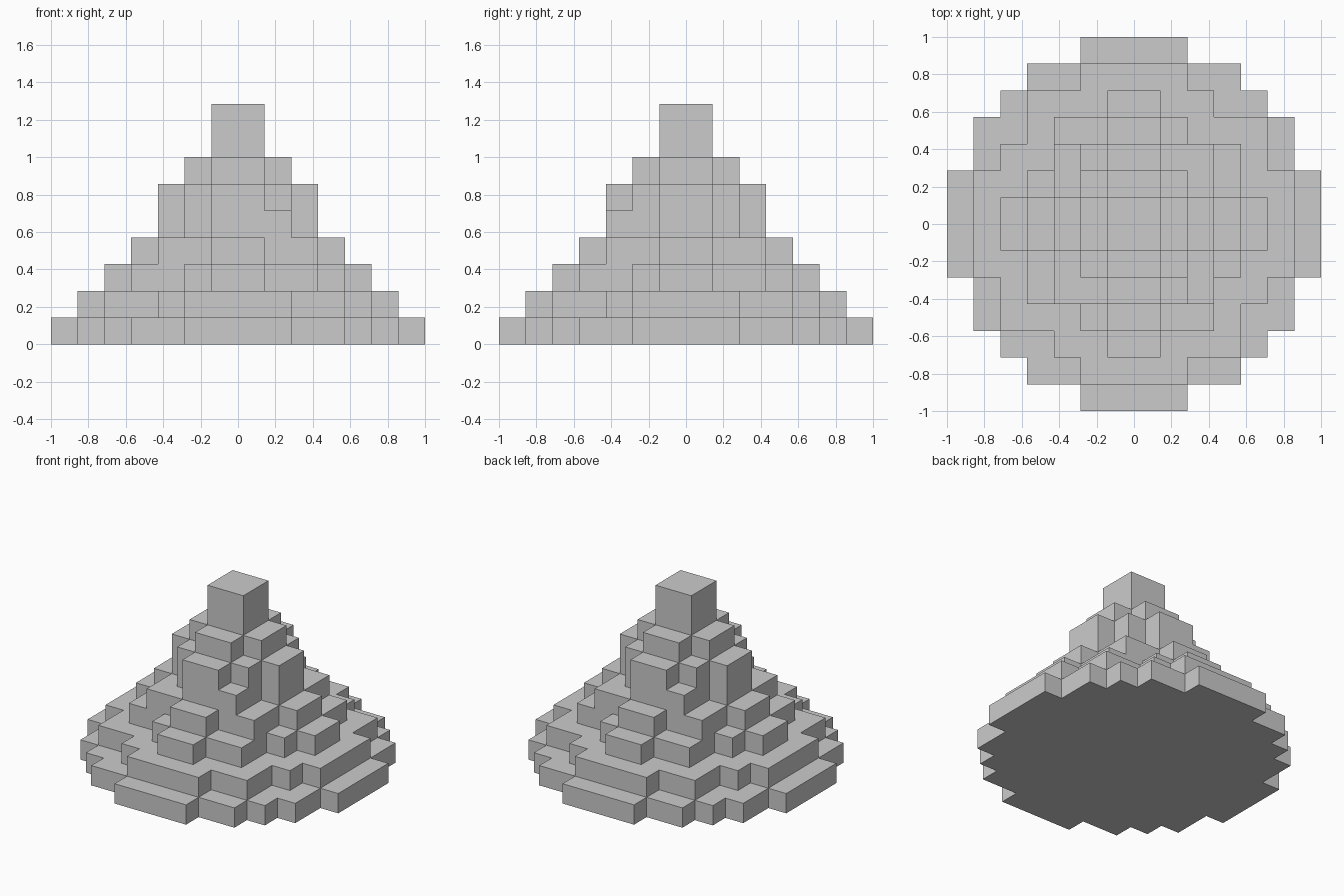
import bpy, bmesh

if "Cube" in bpy.data.objects:
    bpy.data.objects.remove(bpy.data.objects["Cube"])

U = 1 / 7  # block size

# Each tier: half-widths (in blocks) of successive rows away from the centre,
# for the front-right quarter; quarters turn around the vertical axis.
TIERS = [
    (7, 7, 6, 6, 5, 4, 2),
    (6, 6, 5, 4, 4, 2),
    (5, 4, 3, 3, 1),
    (4, 3, 3, 1),
    (3, 2, 2),
    (3, 2, 1),
    (2, 1),
    (1,),
    (1,),
]
# The fifth tier has its extra corner block on two opposite quarters only
PLAIN = {4: (3, 2, 1)}

filled = set()
for k, rows in enumerate(TIERS):
    for r, width in enumerate(rows):
        for c in range(width):
            filled.add((c, -1 - r, k))
            filled.add((-1 - c, r, k))
    for r, width in enumerate(PLAIN.get(k, rows)):
        for c in range(width):
            filled.add((r, c, k))
            filled.add((-1 - r, -1 - c, k))

# Outer skin: one square for every exposed block side
bm = bmesh.new()
corners = {}


def corner(p):
    if p not in corners:
        corners[p] = bm.verts.new([v * U for v in p])
    return corners[p]


for cell in sorted(filled):
    for axis in range(3):
        a, b = (axis + 1) % 3, (axis + 2) % 3
        for side in (0, 1):
            near = list(cell)
            near[axis] += 1 if side else -1
            if tuple(near) in filled:
                continue
            quad = []
            for da, db in ((0, 0), (1, 0), (1, 1), (0, 1)):
                p = list(cell)
                p[axis] += side
                p[a] += da
                p[b] += db
                quad.append(corner(tuple(p)))
            bm.faces.new(quad if side else quad[::-1])

mesh = bpy.data.meshes.new("stepped_mound")
bm.to_mesh(mesh)
bm.free()
mound = bpy.data.objects.new("stepped_mound", mesh)
bpy.context.collection.objects.link(mound)
